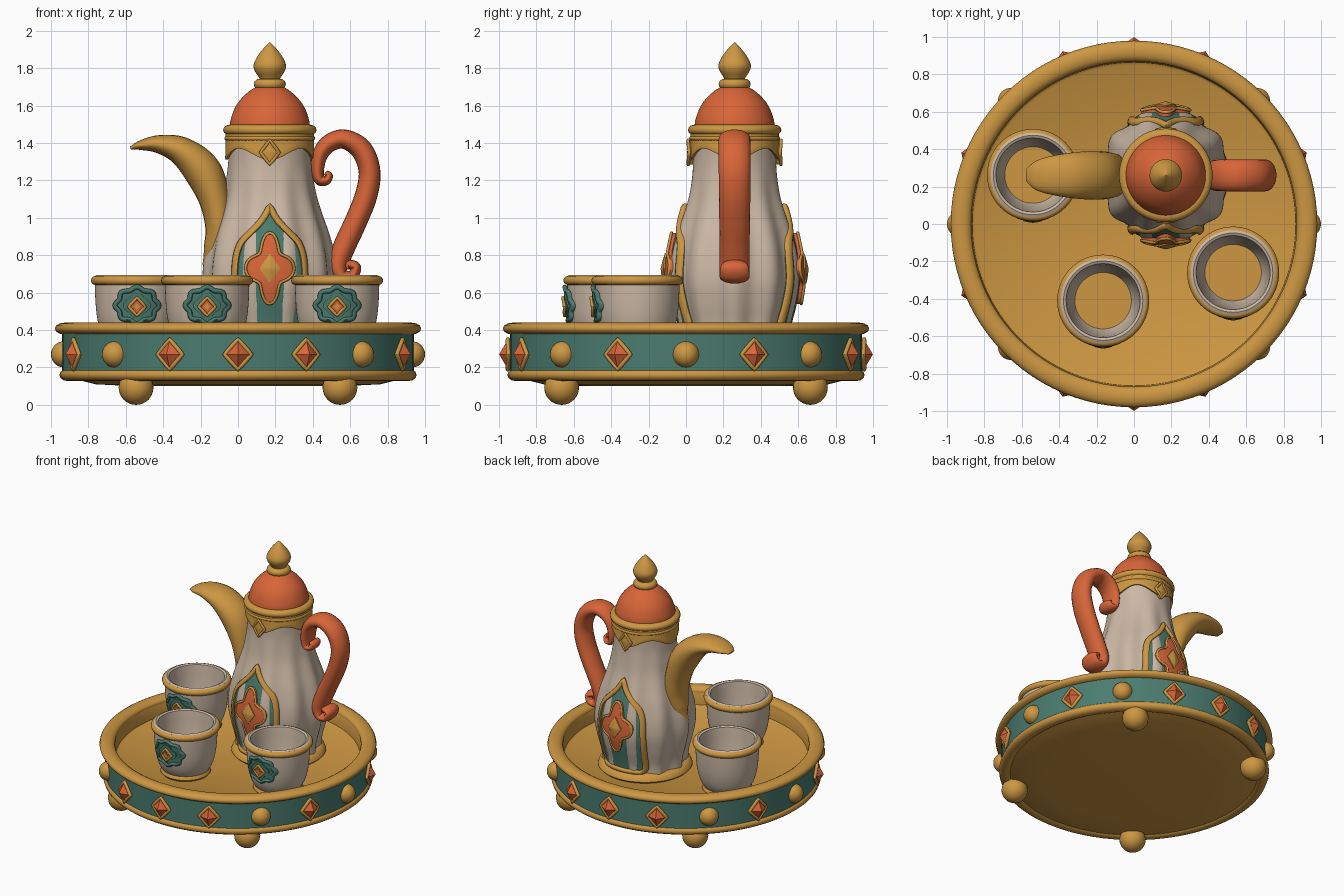
import bpy, bmesh
from math import sin, cos, pi, sqrt, radians, atan2
from mathutils import Vector

cube = bpy.data.objects.get("Cube")
if cube:
    bpy.data.objects.remove(cube, do_unlink=True)


def material(name, rgb):
    m = bpy.data.materials.new(name)
    m.use_nodes = True
    m.diffuse_color = (*rgb, 1)
    m.node_tree.nodes["Principled BSDF"].inputs["Base Color"].default_value = (*rgb, 1)
    return m


GOLD = material("gold", (0.61, 0.31, 0.055))
ORANGE = material("orange", (0.69, 0.13, 0.04))
CREAM = material("cream", (0.60, 0.48, 0.375))
TEAL = material("teal", (0.07, 0.20, 0.16))


def finish(name, bm, mat, angle=40):
    bmesh.ops.recalc_face_normals(bm, faces=bm.faces)
    me = bpy.data.meshes.new(name)
    bm.to_mesh(me)
    bm.free()
    me.materials.append(mat)
    ob = bpy.data.objects.new(name, me)
    bpy.context.collection.objects.link(ob)
    bpy.ops.object.select_all(action="DESELECT")
    ob.select_set(True)
    bpy.context.view_layer.objects.active = ob
    bpy.ops.object.shade_smooth_by_angle(angle=radians(angle))
    return ob


def spline(pts, steps=6):
    """Catmull-Rom through points of any dimension."""
    p = [pts[0], *pts, pts[-1]]
    out = []
    for i in range(1, len(p) - 2):
        for k in range(steps):
            t = k / steps
            out.append(tuple(
                0.5 * (2 * b + (c - a) * t + (2 * a - 5 * b + 4 * c - d) * t * t
                       + (3 * b - a - 3 * c + d) * t ** 3)
                for a, b, c, d in zip(*p[i - 1:i + 3])))
    return out + [pts[-1]]


def bridge(bm, rings, close=False):
    pairs = list(zip(rings, rings[1:]))
    if close:
        pairs.append((rings[-1], rings[0]))
    for a, b in pairs:
        n = len(a)
        for i in range(n):
            bm.faces.new((a[i], a[(i + 1) % n], b[(i + 1) % n], b[i]))


def lathe(name, profile, mat, centre=(0, 0), seg=64, shape=None, loop=False, angle=40):
    """Spin (radius, z) points; shape(r, z, t) may bend the surface."""
    bm = bmesh.new()
    rings = []
    for r, z in profile:
        ring = []
        for i in range(seg):
            t = 2 * pi * i / seg
            rr, zz = shape(r, z, t) if shape else (r, z)
            ring.append(bm.verts.new((centre[0] + rr * cos(t), centre[1] + rr * sin(t), zz)))
        rings.append(ring)
    bridge(bm, rings, loop)
    bmesh.ops.remove_doubles(bm, verts=bm.verts, dist=1e-5)
    return finish(name, bm, mat, angle)


def ring(name, r, z, a, b, mat, centre=(0, 0), seg=64):
    prof = [(r + a * cos(k * pi / 6), z + b * sin(k * pi / 6)) for k in range(12)]
    return lathe(name, prof, mat, centre, seg, loop=True, angle=60)


def sweep(name, path, mat, y, seg=20):
    """Sweep an ellipse along (x, z, in-plane half, y half) points."""
    pts = spline(path, 8)
    bm = bmesh.new()
    rings = []
    for i, (x, z, a, b) in enumerate(pts):
        p, q = pts[max(i - 1, 0)], pts[min(i + 1, len(pts) - 1)]
        t = Vector((q[0] - p[0], q[1] - p[1])).normalized()
        rings.append([bm.verts.new((x - t.y * a * cos(w), y + b * sin(w), z + t.x * a * cos(w)))
                      for w in (2 * pi * k / seg for k in range(seg))])
    bridge(bm, rings)
    bm.faces.new(rings[0])
    bm.faces.new(rings[-1])
    return finish(name, bm, mat, 60)


def plate(name, outline, z0, radius, lift, mat, centre=(0, 0), facing=-pi / 2,
          rise=0.0, border=None, width=0.015):
    """Lay a star-shaped outline on a round wall, with an optional rounded border."""
    d = Vector((cos(facing), sin(facing), 0))
    s = Vector((-sin(facing), cos(facing), 0))

    def place(u, v, off):
        r = radius(z0 + v)
        return (Vector((*centre, z0 + v)) + s * u
                + d * (sqrt(max(r * r - u * u, 0)) + off))

    bm = bmesh.new()
    rings = [[bm.verts.new(place(u, v, -0.02)) for u, v in outline]]
    for k in (1, 0.8, 0.6, 0.4, 0.2):
        rings.append([bm.verts.new(place(u * k, v * k, lift + rise * (1 - k))) for u, v in outline])
    bridge(bm, rings)
    tip = bm.verts.new(place(0, 0, lift + rise))
    last = rings[-1]
    for i in range(len(last)):
        bm.faces.new((last[i], last[(i + 1) % len(last)], tip))
    finish(name, bm, mat, 35)
    if border:
        bm = bmesh.new()
        tube = []
        n = len(outline)
        for i, (u, v) in enumerate(outline):
            a, b = outline[i - 1], outline[(i + 1) % n]
            e = Vector((b[1] - a[1], a[0] - b[0])).normalized() * width
            tube.append([bm.verts.new(place(u + e.x * cos(w), v + e.y * cos(w),
                                            lift + width * sin(w)))
                         for w in (2 * pi * k / 8 for k in range(8))])
        bridge(bm, tube, True)
        finish(name + "_border", bm, border, 60)


def ball(name, loc, r, mat):
    bm = bmesh.new()
    bmesh.ops.create_uvsphere(bm, u_segments=24, v_segments=16, radius=r)
    bmesh.ops.translate(bm, verts=bm.verts, vec=loc)
    return finish(name, bm, mat)


def lobed(w, h, lobes, depth, n=64):
    out = []
    for i in range(n):
        t = 2 * pi * i / n
        f = 1 - depth + depth * cos(lobes * t)
        out.append((w * f * cos(t), h * f * sin(t)))
    return out


def diamond(w, h):
    c = [(w, 0), (0, h), (-w, 0), (0, -h)]
    return [(a[0] + (b[0] - a[0]) * k / 4, a[1] + (b[1] - a[1]) * k / 4)
            for a, b in zip(c, c[1:] + c[:1]) for k in range(4)]


# Tray: gold body, teal band, rounded rims
lathe("tray_body", [(0, .10), (.6, .102), (.76, .11), (.84, .13), (.92, .15), (.925, .38),
                    (.93, .42), (.88, .42), (.87, .40), (.865, .31), (.85, .30), (0, .30)], GOLD, seg=96)
lathe("tray_band", [(.92, .17), (.94, .18), (.94, .39), (.92, .39)], TEAL, seg=96)
ring("tray_top_rim", .925, .408, .055, .032, GOLD, seg=96)
ring("tray_lower_rim", .91, .16, .045, .033, GOLD, seg=96)

# Band jewels and studs, and the ball feet
for i in range(16):
    t = i * pi / 8
    if i in (0, 2, 6, 8, 10, 14):
        ball("band_stud", (.93 * cos(t), .93 * sin(t), .27), .07, GOLD)
    else:
        plate("band_jewel", diamond(.072, .08), .27, lambda z: .94, .012, ORANGE,
              facing=t, rise=.047, border=GOLD, width=.012)
for sx in (-1, 1):
    for sy in (-1, 1):
        ball("tray_foot", (.545 * sx, .665 * sy, .093), .093, GOLD)

# Pot body with soft flutes
POT = (.17, .26)
BODY = spline([(.29, .32), (.295, .42), (.325, .54), (.345, .66), (.338, .78), (.312, .9),
               (.28, 1.0), (.25, 1.1), (.232, 1.2), (.222, 1.3), (.222, 1.44)])


def body_radius(z):
    for (r0, z0), (r1, z1) in zip(BODY, BODY[1:]):
        if z <= z1:
            return r0 + (r1 - r0) * max(z - z0, 0) / (z1 - z0)
    return BODY[-1][0]


def flute(r, z, t):
    return r + .014 * max(0, min(1, (1.3 - z) * 2)) * cos(10 * t), z


lathe("pot_body", BODY, CREAM, POT, 120, flute)
lathe("pot_foot", [(.0, .30), (.32, .30), (.335, .315), (.325, .34), (.30, .36), (.0, .36)], GOLD, POT)


# Scalloped collar, lid and finial
def scallop(r, z, t):
    return r, z - (.03 * cos(4 * t) if z < 1.38 else 0)


lathe("collar", [(.215, 1.345), (.236, 1.34), (.24, 1.352), (.236, 1.37), (.236, 1.45)], GOLD, POT, 96, scallop)
ring("collar_rim", .215, 1.47, .035, .028, GOLD, POT)
ring("collar_band", .218, 1.425, .025, .016, GOLD, POT)
lathe("lid_dome", spline([(.215, 1.48), (.208, 1.53), (.18, 1.60), (.13, 1.66), (.07, 1.70), (0, 1.71)]),
      ORANGE, POT)
ring("finial_ring", .05, 1.715, .036, .03, GOLD, POT, 32)
lathe("finial", spline([(0, 1.70), (.05, 1.72), (.055, 1.745), (.08, 1.785), (.086, 1.82),
                        (.065, 1.865), (.03, 1.91), (0, 1.94)]), GOLD, POT, 32)

# Spout and scrolled handle
sweep("spout", [(-.575, 1.372, .008, .035), (-.52, 1.388, .026, .08), (-.42, 1.393, .05, .108),
                (-.3, 1.355, .078, .125), (-.19, 1.25, .1, .13), (-.125, 1.1, .085, .122),
                (-.10, .95, .075, .11), (-.11, .82, .075, .08), (-.15, .73, .045, .035)], GOLD, .26)
sweep("handle", [(.468, 1.243, .012, .05), (.485, 1.225, .022, .06), (.47, 1.2, .026, .07),
                 (.435, 1.205, .03, .075), (.425, 1.26, .035, .08), (.44, 1.34, .042, .083),
                 (.49, 1.40, .048, .085), (.57, 1.42, .052, .086), (.66, 1.365, .058, .086),
                 (.703, 1.25, .058, .085), (.685, 1.12, .06, .084), (.63, .98, .06, .082),
                 (.57, .85, .06, .08), (.535, .75, .055, .08), (.555, .69, .04, .08),
                 (.61, .69, .03, .08), (.63, .735, .028, .075), (.59, .75, .025, .065),
                 (.585, .725, .012, .055)], ORANGE, .26)

# Arched panels with flowers on both faces of the pot
half = spline([(0, .36), (.04, .29), (.1, .225), (.155, .165), (.182, .08), (.188, -.05),
               (.18, -.2), (.165, -.315), (.08, -.325), (0, -.325)], 4)
arch = half + [(-u, v) for u, v in half[-2:0:-1]]
for facing in (-pi / 2, pi / 2):
    plate("pot_panel", arch, .70, body_radius, .008, TEAL, POT, facing, border=GOLD, width=.018)
    plate("pot_flower", lobed(.13, .19, 4, .2), .73, body_radius, .032, ORANGE, POT, facing,
          border=GOLD, width=.008)
    plate("flower_jewel", diamond(.055, .08), .73, body_radius, .04, GOLD, POT, facing, rise=.012)
    plate("collar_jewel", diamond(.05, .065), 1.35, lambda z: .236, .012, GOLD, POT, facing,
          rise=.006, border=GOLD, width=.009)

# Cups with gold rims and lobed medallions
CUP = spline([(.155, .32), (.19, .38), (.212, .46), (.222, .55), (.226, .66)], 4)


def cup_radius(z):
    return min(CUP, key=lambda p: abs(p[1] - z))[0] if z < .46 else .212 + (z - .46) * .08


inner = [(.226, .688), (.212, .695), (.198, .688), (.19, .62), (.18, .5), (.155, .40), (.15, .39)]
for c in ((-.54, .262), (-.165, -.41), (.53, -.26)):
    lathe("cup_body", CUP + inner, CREAM, c)
    lathe("cup_floor", [(.16, .392), (0, .392)], GOLD, c)
    ring("cup_rim", .222, .665, .024, .024, GOLD, c)
    lathe("cup_foot", [(0, .30), (.165, .30), (.178, .315), (.172, .335), (.155, .35), (0, .35)], GOLD, c)
    plate("cup_medallion", lobed(.118, .098, 8, .07), .532, cup_radius, .012, TEAL, c,
          border=TEAL, width=.013)
    plate("cup_medallion_inner", lobed(.075, .07, 4, .1), .532, cup_radius, .02, TEAL, c)
    plate("cup_jewel", diamond(.045, .048), .525, cup_radius, .026, ORANGE, c, border=GOLD, width=.009)
    plate("cup_jewel_centre", diamond(.016, .018), .525, cup_radius, .032, GOLD, c)
